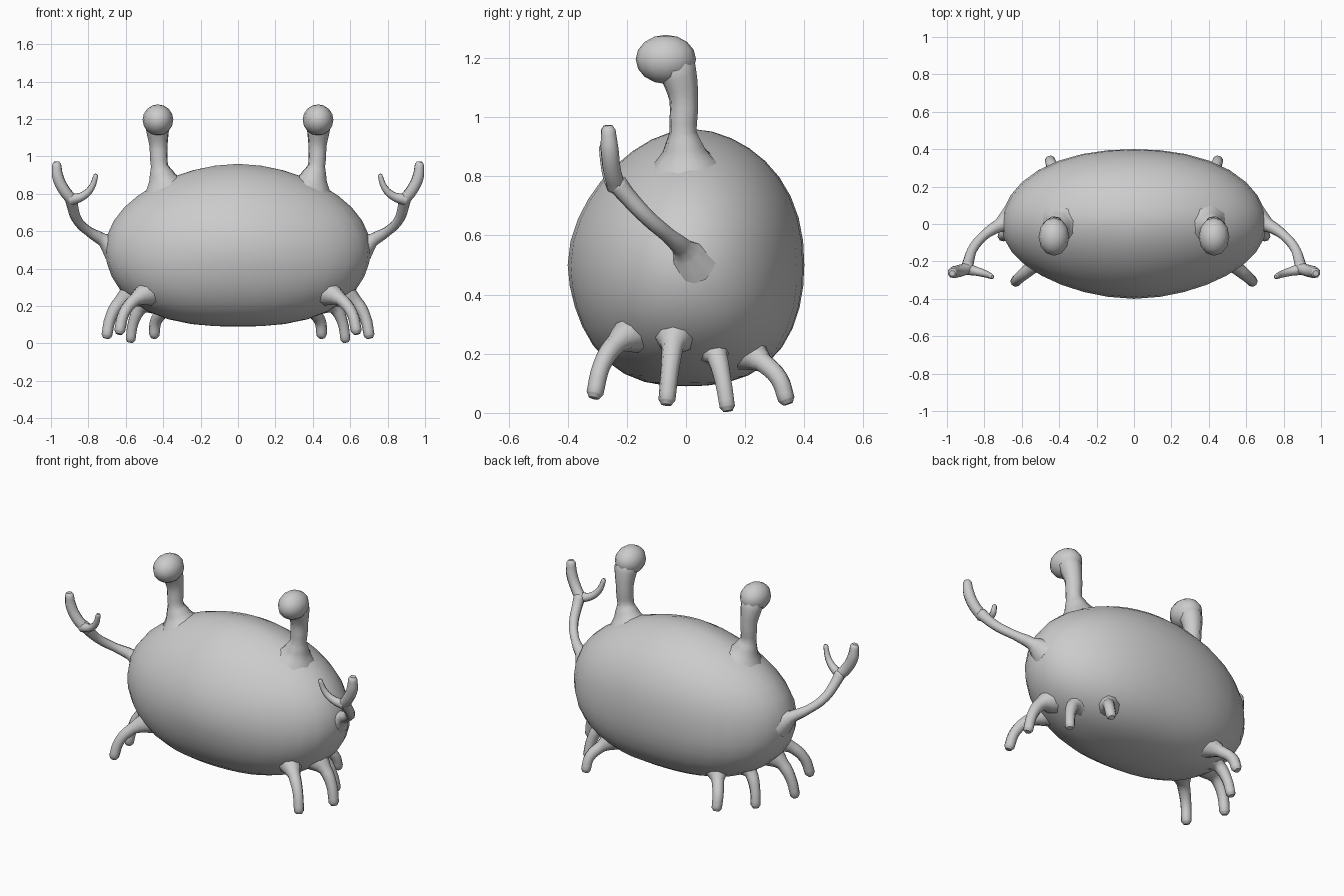
import bpy, bmesh
from mathutils import Vector, Matrix

if "Cube" in bpy.data.objects:
    bpy.data.objects.remove(bpy.data.objects["Cube"])


def finish(ob, mirrored):
    for p in ob.data.polygons:
        p.use_smooth = True
    if mirrored:
        ob.modifiers.new("mirror", 'MIRROR').use_axis[0] = True


def ball(name, segs, rings, shape, mirrored=False):
    """Unit sphere whose vertices are moved by the shape function."""
    bm = bmesh.new()
    bmesh.ops.create_uvsphere(bm, u_segments=segs, v_segments=rings, radius=1)
    for v in bm.verts:
        v.co = shape(v.co)
    me = bpy.data.meshes.new(name)
    bm.to_mesh(me)
    bm.free()
    ob = bpy.data.objects.new(name, me)
    bpy.context.collection.objects.link(ob)
    finish(ob, mirrored)


def tube(name, points):
    """Tapered eight-sided tube through (x, y, z, radius), mirrored in x."""
    a, b = Vector(points[-2][:3]), Vector(points[-1][:3])
    r = points[-1][3]
    d = (b - a).normalized()
    # chamfered tip
    points = points[:-1] + [(*(b - d * r * 0.6), r), (*b, r * 0.6)]
    cu = bpy.data.curves.new(name, 'CURVE')
    cu.dimensions = '3D'
    cu.bevel_depth = 1
    cu.bevel_resolution = 2
    cu.resolution_u = 4
    cu.use_fill_caps = True
    sp = cu.splines.new('BEZIER')
    sp.bezier_points.add(len(points) - 1)
    for bp, p in zip(sp.bezier_points, points):
        bp.co = p[:3]
        bp.radius = p[3]
        bp.handle_left_type = bp.handle_right_type = 'AUTO'
    ob = bpy.data.objects.new(name, cu)
    bpy.context.collection.objects.link(ob)
    bpy.ops.object.select_all(action='DESELECT')
    ob.select_set(True)
    bpy.context.view_layer.objects.active = ob
    bpy.ops.object.convert(target='MESH')
    finish(bpy.context.view_layer.objects.active, True)


# Body: egg with a fuller underside and a slightly pointed front
def body_shape(c):
    p = 2.0 + 0.15 * c.y - (0.45 if c.z < 0 else 0.15) * c.z
    n = sum(abs(k) ** p for k in c) ** (1 / p)
    c = c / n
    return Vector((c.x * 0.71, c.y * 0.4 + 0.02 * max(c.z, 0) ** 2,
                   0.5 + c.z * (0.46 if c.z > 0 else 0.41)))


ball("body", 32, 18, body_shape)

# Eyes on stalks
tube("eye_stalks", [(.385, 0, .82, .13), (.405, -.005, .885, .075), (.42, -.01, .95, .047),
                    (.425, -.008, 1.06, .05), (.43, -.03, 1.16, .066), (.43, -.06, 1.24, .05)])
ball("eyes", 12, 8, lambda c: Vector((.428 + c.x * .082, -.068 + c.y * .102, 1.195 + c.z * .083)), True)

# Arms and two-fingered claws
tube("arms", [(.65, .02, .505, .09), (.725, -.01, .555, .035), (.80, -.06, .60, .026),
              (.86, -.13, .66, .027), (.885, -.2, .735, .03), (.895, -.245, .79, .034)])
tube("large_claw_fingers", [(.885, -.235, .765, .032), (.93, -.25, .82, .032),
                            (.963, -.258, .89, .032), (.972, -.264, .972, .026)])
tube("small_claw_fingers", [(.895, -.24, .77, .032), (.835, -.255, .785, .023),
                            (.785, -.27, .83, .018), (.757, -.283, .905, .013)])

# Four pairs of legs, front to back
legs = [
    [(.46, -.16, .28, .08), (.55, -.235, .235, .036), (.61, -.285, .16, .03), (.637, -.312, .05, .029)],
    [(.55, -.035, .27, .08), (.63, -.045, .22, .037), (.68, -.055, .14, .031), (.705, -.066, .027, .029)],
    [(.46, .085, .23, .08), (.52, .105, .19, .037), (.56, .125, .11, .03), (.577, .142, .006, .028)],
    [(.34, .19, .22, .08), (.40, .26, .17, .035), (.44, .315, .115, .031), (.45, .345, .03, .029)],
]
for i, pts in enumerate(legs):
    tube(f"leg_pair_{i + 1}", pts)
